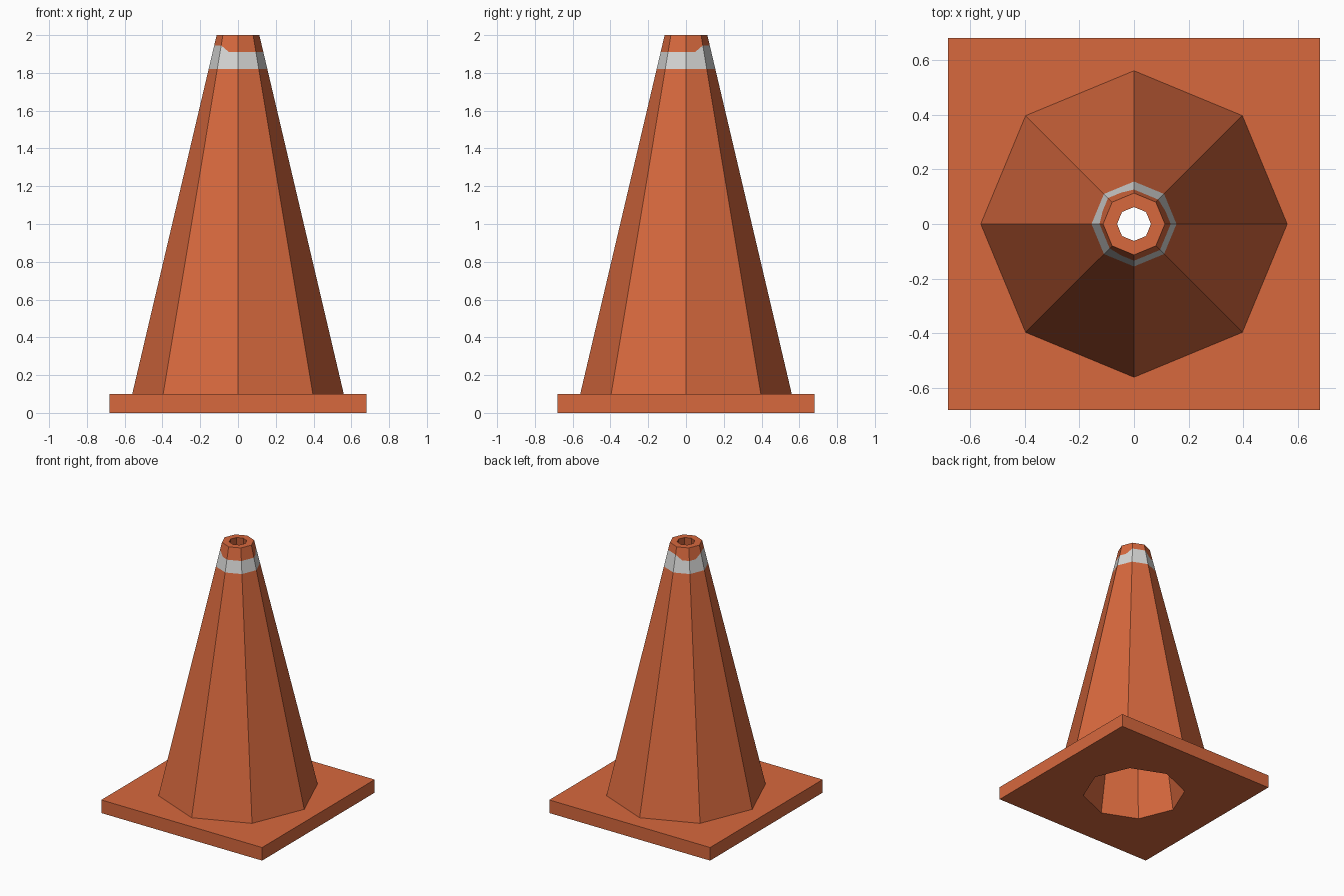
import bpy, bmesh, math

if "Cube" in bpy.data.objects:
    bpy.data.objects.remove(bpy.data.objects["Cube"])

N = 16  # eight corners plus eight face midpoints


def material(name, rgb):
    m = bpy.data.materials.new(name)
    m.diffuse_color = (*rgb, 1.0)
    m.use_nodes = True
    m.node_tree.nodes["Principled BSDF"].inputs["Base Color"].default_value = m.diffuse_color
    return m


orange = material("cone orange", (0.68, 0.14, 0.048))
white = material("reflective grey white", (0.67, 0.67, 0.66))


def octagon(radius, z):
    """Octagon ring; radius and z may be functions of the point index / height."""
    pts = []
    for i in range(N):
        h = z(i) if callable(z) else z
        r = radius(h) if callable(radius) else radius
        a = i * math.tau / N
        if i % 2:  # midpoint lies on the flat side
            r *= math.cos(math.pi / 8)
        pts.append((r * math.cos(a), r * math.sin(a), h))
    return pts


def square(half, z):
    pts = []
    for i in range(N):
        c, s = math.cos(i * math.tau / N), math.sin(i * math.tau / N)
        k = half / max(abs(c), abs(s))
        pts.append((c * k, s * k, z))
    return pts


def loft(name, rings, white_band=None):
    bm = bmesh.new()
    vs = [[bm.verts.new(p) for p in ring] for ring in rings]
    for b in range(len(vs) - 1):
        for i in range(N):
            j = (i + 1) % N
            f = bm.faces.new((vs[b][i], vs[b][j], vs[b + 1][j], vs[b + 1][i]))
            f.material_index = 1 if b == white_band else 0
    me = bpy.data.meshes.new(name)
    bm.to_mesh(me)
    bm.free()
    me.materials.append(orange)
    me.materials.append(white)
    ob = bpy.data.objects.new(name, me)
    bpy.context.collection.objects.link(ob)
    return ob


def outer(z):
    return 0.56 + (0.113 - 0.56) * (z - 0.1) / 1.9


def stripe_top(i):
    # the band rises on two of the eight sides
    return 1.945 if i in (2, 3, 4, 8, 9, 10) else 1.91


# square foot with its octagonal opening
loft("base_plate", [octagon(0.363, 0), square(0.68, 0),
                    square(0.68, 0.1), octagon(0.56, 0.1)])

# hollow cone: outside, stripe, rim, then the inner wall down to the ground
loft("cone_body", [octagon(outer, 0.1), octagon(outer, 1.82),
                   octagon(outer, stripe_top), octagon(0.113, 2.0),
                   octagon(0.062, 2.0), octagon(0.363, 0)], white_band=1)
